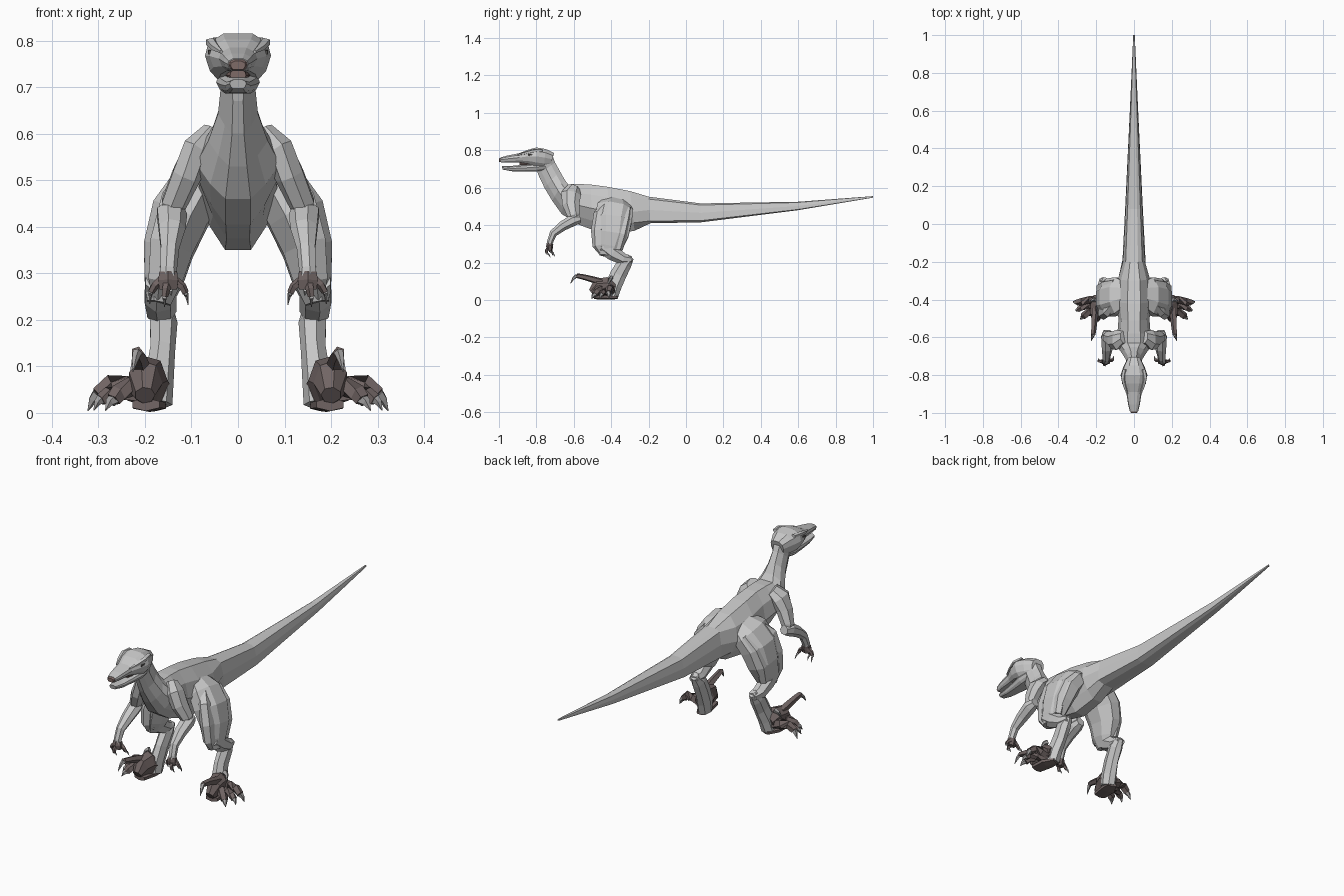
import bpy, bmesh, math
from mathutils import Vector


def material(name, rgb):
    m = bpy.data.materials.new(name)
    m.diffuse_color = (*rgb, 1)
    return m


HIDE = material("grey hide", (.58, .58, .58))
DARK = material("dark brown skin", (.165, .130, .127))
MOUTH = material("mouth brown", (.21, .145, .135))
CLAW = material("claw grey", (.36, .35, .35))
EYE = material("eye dark", (.10, .095, .09))


def skin(name, rings, mat, mirror=False):
    """Join rings of points into a closed, flat-faced shell."""
    bm = bmesh.new()
    vs = [[bm.verts.new(p) for p in r] for r in rings]
    n = len(vs[0])
    for a, b in zip(vs, vs[1:]):
        for i in range(n):
            j = (i + 1) % n
            bm.faces.new((a[i], a[j], b[j], b[i]))
    bm.faces.new(vs[0])
    bm.faces.new(vs[-1][::-1])
    bmesh.ops.recalc_face_normals(bm, faces=bm.faces)
    me = bpy.data.meshes.new(name)
    bm.to_mesh(me)
    bm.free()
    me.materials.append(mat)
    ob = bpy.data.objects.new(name, me)
    bpy.context.collection.objects.link(ob)
    if mirror:
        ob.modifiers.new("Mirror", 'MIRROR')
    return ob


# half outline of a central section: (share of width, height from -1 to 1)
TAIL = [(.35, 1), (.72, .82), (.93, 0), (1, -.82), (.45, -1)]
BODY = [(.38, 1), (.82, .55), (1, -.05), (.66, -.6), (.30, -1)]
SKULL = [(.45, 1), (.9, .6), (1, .05), (.85, -.6), (.6, -1)]


def central(name, stations, half, mat, tail_from=9):
    """Stations: top y, top z, bottom y, bottom z, half width."""
    rings = []
    for yt, zt, yb, zb, w in stations:
        h = TAIL if yt > tail_from else half
        c, up = Vector((0, (yt + yb) / 2, (zt + zb) / 2)), Vector((0, (yt - yb) / 2, (zt - zb) / 2))
        rings.append([c + up * b + Vector((w * a, 0, 0))
                      for a, b in h + [(-a, b) for a, b in reversed(h)]])
    return skin(name, rings, mat)


def limb(name, stations, mat, n=7):
    """Mirrored tube. Stations: x, y, z, sideways radius, depth radius."""
    pts = [Vector(s[:3]) for s in stations]
    rings = []
    for k, s in enumerate(stations):
        t = (pts[min(k + 1, len(pts) - 1)] - pts[max(k - 1, 0)]).normalized()
        ref = Vector((1, 0, 0))
        u = (ref - t * ref.dot(t)).normalized()
        v = t.cross(u)
        rings.append([pts[k] + u * s[3] * math.cos(a) + v * s[4] * math.sin(a)
                      for a in (2 * math.pi * (i + .5) / n for i in range(n))])
    return skin(name, rings, mat, True)


def digit(name, path, r, claw):
    """Jointed toe or finger that ends in a pointed claw."""
    k = len(path)
    limb(name, [(*p, r * (1 - .45 * i / k), r * (1 - .45 * i / k)) for i, p in enumerate(path)], DARK, 5)
    mid = (Vector(path[-1]) + Vector(claw)) / 2 + Vector((0, 0, .006))
    limb(name + "_claw", [(*path[-1], r * .55, r * .55), (*mid, r * .38, r * .38),
                          (*claw, .001, .001)], CLAW, 5)


# tail, torso and neck
central("body", [
    (1.0, .555, 1.0, .547, .004), (.6, .525, .6, .48, .022), (.08, .516, .08, .415, .047),
    (-.2, .552, -.19, .41, .061), (-.30, .582, -.275, .37, .083), (-.42, .605, -.40, .35, .092),
    (-.51, .617, -.50, .375, .082), (-.58, .62, -.58, .405, .088), (-.63, .618, -.665, .46, .09),
    (-.65, .645, -.715, .53, .064), (-.675, .69, -.757, .60, .043), (-.70, .735, -.79, .67, .037),
    (-.715, .775, -.80, .705, .043)], BODY, HIDE, -.25)

# head
central("skull", [
    (-.705, .785, -.725, .715, .035), (-.75, .807, -.76, .710, .056), (-.80, .815, -.80, .715, .071),
    (-.845, .803, -.845, .728, .062), (-.89, .785, -.89, .735, .041), (-.955, .772, -.955, .735, .031),
    (-.992, .762, -.99, .735, .022)], SKULL, HIDE)
central("lower_jaw", [
    (-.75, .735, -.755, .695, .042), (-.80, .732, -.80, .687, .047), (-.86, .724, -.86, .686, .038),
    (-.93, .717, -.93, .688, .028), (-.985, .717, -.98, .697, .018)], SKULL, HIDE)
central("mouth_lining", [
    (-.80, .74, -.80, .71, .03), (-.86, .738, -.86, .712, .024), (-.89, .738, -.89, .712, .017)],
    SKULL, MOUTH)
central("nose_tip", [
    (-.99, .761, -.988, .736, .0215), (-1.0, .756, -1.0, .738, .016)], SKULL, MOUTH)
limb("brow", [(.05, -.77, .80, .012, .008), (.058, -.815, .797, .013, .010),
              (.048, -.86, .785, .010, .008), (.036, -.90, .776, .004, .004)], HIDE, 5)
limb("eye", [(.058, -.82, .776, .008, .007), (.056, -.845, .774, .008, .007)], EYE, 6)

# arms
limb("shoulder", [(.055, -.60, .60, .025, .035), (.088, -.615, .565, .034, .055),
                  (.112, -.615, .51, .033, .048), (.138, -.60, .45, .029, .034),
                  (.142, -.585, .415, .018, .02)], HIDE)
limb("forearm", [(.142, -.565, .435, .022, .022), (.143, -.60, .428, .034, .032),
                 (.143, -.66, .395, .030, .027), (.147, -.71, .355, .021, .021),
                 (.15, -.727, .31, .019, .017), (.15, -.73, .292, .02, .015)], HIDE)
limb("hand", [(.15, -.727, .302, .022, .018), (.15, -.73, .285, .025, .018),
              (.15, -.73, .265, .022, .013)], DARK, 6)
digit("inner_finger", [(.138, -.72, .285), (.12, -.722, .272), (.113, -.72, .258)], .011, (.107, -.70, .232))
digit("middle_finger", [(.15, -.73, .285), (.155, -.745, .265), (.158, -.745, .25)], .011, (.158, -.725, .228))
digit("outer_finger", [(.16, -.725, .29), (.178, -.728, .275), (.187, -.725, .26)], .011, (.19, -.71, .234))

# legs
limb("thigh", [(.04, -.37, .53, .03, .07), (.085, -.38, .485, .062, .105), (.125, -.39, .425, .068, .108),
               (.15, -.395, .35, .058, .095), (.16, -.41, .285, .045, .075),
               (.17, -.415, .235, .028, .05)], HIDE, 8)
limb("thigh_muscle", [(.11, -.43, .505, .02, .02), (.138, -.462, .46, .03, .032),
                      (.162, -.472, .37, .03, .036), (.17, -.47, .29, .026, .03),
                      (.172, -.45, .25, .014, .015)], HIDE, 6)
limb("rear_thigh_muscle", [(.10, -.31, .49, .02, .02), (.145, -.325, .43, .032, .03),
                           (.17, -.345, .35, .033, .034), (.172, -.365, .27, .024, .026)], HIDE, 6)
limb("shin", [(.165, -.44, .29, .037, .045), (.168, -.39, .25, .036, .042),
              (.165, -.335, .218, .033, .032), (.162, -.29, .215, .022, .018)], HIDE)
limb("lower_leg", [(.16, -.295, .23, .02, .02), (.161, -.328, .195, .031, .040),
                   (.163, -.362, .135, .028, .045), (.17, -.388, .075, .032, .045),
                   (.175, -.40, .02, .034, .038)], HIDE)

# feet
limb("foot", [(.18, -.39, .055, .037, .040), (.192, -.43, .068, .042, .056),
              (.20, -.47, .065, .038, .052), (.20, -.505, .038, .022, .022)], DARK)
digit("raised_toe", [(.205, -.45, .095), (.21, -.50, .11), (.213, -.545, .122), (.217, -.585, .13)],
      .020, (.226, -.618, .088))
digit("front_toe", [(.195, -.45, .05), (.23, -.465, .058), (.257, -.48, .042), (.268, -.488, .028)],
      .026, (.285, -.505, .005))
digit("outer_toe", [(.19, -.40, .05), (.24, -.405, .06), (.275, -.41, .062), (.302, -.415, .04)],
      .026, (.323, -.41, .004))
digit("side_toe", [(.195, -.42, .035), (.245, -.43, .045), (.278, -.445, .04), (.295, -.452, .028)],
      .022, (.31, -.46, .005))
limb("foot_spur", [(.205, -.40, .12, .014, .012), (.222, -.405, .11, .009, .009),
                   (.232, -.42, .082, .001, .001)], CLAW, 5)
limb("sole", [(.175, -.37, .014, .025, .01), (.19, -.42, .016, .04, .014),
              (.198, -.49, .018, .034, .014)], DARK, 6)
